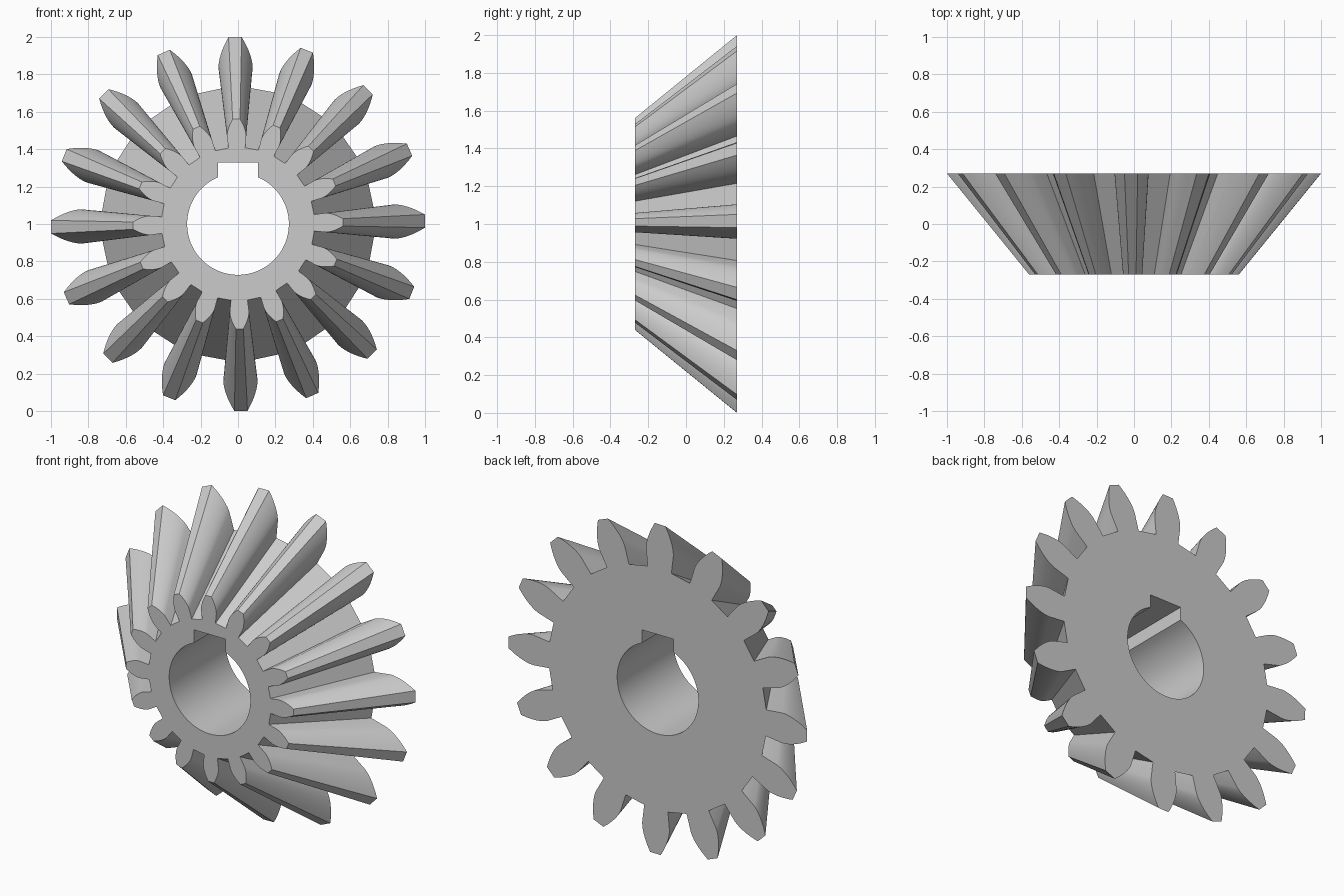
import bpy, bmesh
from math import sin, cos, pi, radians, sqrt, acos, asin

if "Cube" in bpy.data.objects:
    bpy.data.objects.remove(bpy.data.objects["Cube"])

TEETH, HALF_DEPTH, CENTRE_Z = 16, 0.27, 1.0
TIP_R, BASE_R, ROOT_R, TAPER = 1.0, 0.838, 0.73, 0.561
BORE_R, KEY_HALF, KEY_TOP = 0.272, 0.107, 0.33


def polar(r, a):
    return (r * cos(a), r * sin(a))


def gear_outline():
    # involute flank above the base circle, radial flank below it
    foot = radians(6.25)
    flank = [(ROOT_R, foot)]
    steps = 7
    for i in range(steps + 1):
        r = BASE_R + (TIP_R - BASE_R) * i / steps
        inv = sqrt((r / BASE_R) ** 2 - 1) - acos(BASE_R / r)
        flank.append((r, foot - inv))
    points = []
    for t in range(TEETH):
        mid = 2 * pi * t / TEETH + radians(0.9)
        points += [polar(r, mid - a) for r, a in flank]
        points += [polar(r, mid + a) for r, a in reversed(flank)]
    return points


def bore_outline():
    # round hole with a rectangular keyway at the top
    a = asin(KEY_HALF / BORE_R)
    start, sweep, n = pi / 2 + a, 2 * pi - 2 * a, 64
    points = [polar(BORE_R, start + sweep * i / n) for i in range(n + 1)]
    return points + [(KEY_HALF, KEY_TOP), (-KEY_HALF, KEY_TOP)]


bm = bmesh.new()


def ring(points, y, scale=1.0):
    verts = [bm.verts.new((x * scale, y, CENTRE_Z + z * scale)) for x, z in points]
    edges = [bm.edges.new((v, verts[(i + 1) % len(verts)])) for i, v in enumerate(verts)]
    return verts, edges


def walls(a, b):
    n = len(a)
    for i in range(n):
        j = (i + 1) % n
        bm.faces.new((a[i], a[j], b[j], b[i]))


# tapered toothed surface and straight bore
outer, bore = gear_outline(), bore_outline()
front_v, front_e = ring(outer, -HALF_DEPTH, TAPER)
back_v, back_e = ring(outer, HALF_DEPTH)
bore_fv, bore_fe = ring(bore, -HALF_DEPTH)
bore_bv, bore_be = ring(bore, HALF_DEPTH)

# flat end faces with the hole left open
bmesh.ops.triangle_fill(bm, edges=front_e + bore_fe, use_beauty=True, normal=(0, -1, 0))
bmesh.ops.triangle_fill(bm, edges=back_e + bore_be, use_beauty=True, normal=(0, 1, 0))
walls(front_v, back_v)
walls(bore_fv, bore_bv)
bmesh.ops.recalc_face_normals(bm, faces=bm.faces)

mesh = bpy.data.meshes.new("bevel_gear")
bm.to_mesh(mesh)
bm.free()
gear = bpy.data.objects.new("bevel_gear", mesh)
bpy.context.collection.objects.link(gear)
bpy.context.view_layer.objects.active = gear
gear.select_set(True)
bpy.ops.object.shade_smooth_by_angle(angle=radians(25))
